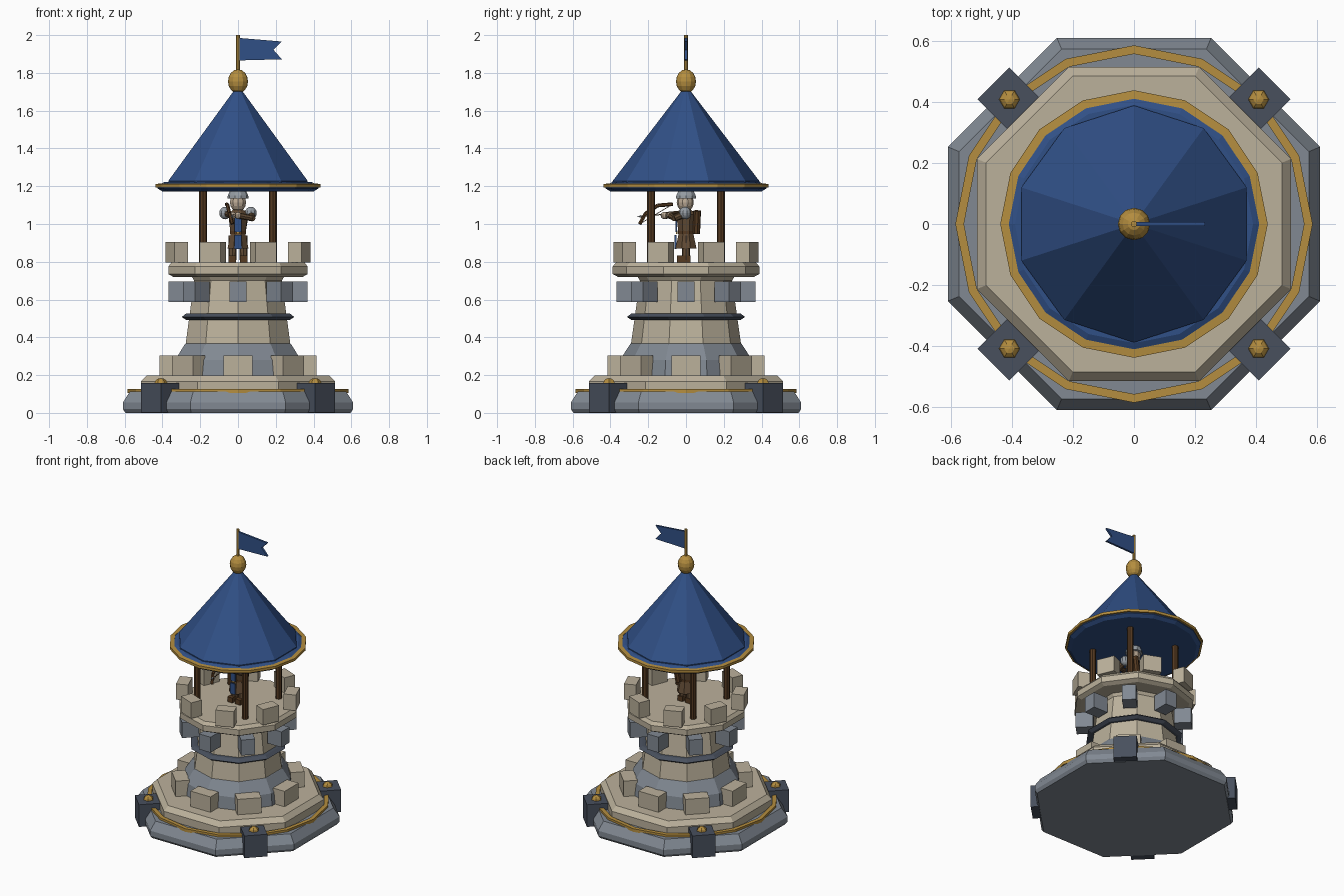
import bpy, bmesh, math
from mathutils import Vector, Matrix

cube = bpy.data.objects.get("Cube")
if cube:
    bpy.data.objects.remove(cube, do_unlink=True)


def material(name, rgb):
    m = bpy.data.materials.new(name)
    m.use_nodes = True
    m.diffuse_color = (*rgb, 1)
    m.node_tree.nodes["Principled BSDF"].inputs["Base Color"].default_value = (*rgb, 1)
    return m


BEIGE = material("pale stone", (0.50, 0.44, 0.33))
GREY = material("grey stone", (0.22, 0.25, 0.29))
SLATE = material("dark slate", (0.065, 0.08, 0.11))
GOLD = material("gold", (0.46, 0.27, 0.05))
BLUE = material("royal blue", (0.03, 0.08, 0.24))
WOOD = material("dark wood", (0.09, 0.042, 0.015))
LEATHER = material("leather", (0.12, 0.07, 0.035))
STEEL = material("steel", (0.30, 0.33, 0.36))
SKIN = material("skin", (0.50, 0.40, 0.30))


def finish(name, bm, mat, smooth=False):
    bmesh.ops.recalc_face_normals(bm, faces=bm.faces)
    for f in bm.faces:
        f.smooth = smooth
    me = bpy.data.meshes.new(name)
    bm.to_mesh(me)
    bm.free()
    me.materials.append(mat)
    ob = bpy.data.objects.new(name, me)
    bpy.context.collection.objects.link(ob)
    return ob


def lathe(name, profile, sides, mat, phase=0.0, ring=False):
    """Polygonal solid from (radius, height) pairs; ring closes the profile."""
    bm = bmesh.new()
    loops = []
    for r, z in profile:
        loops.append([bm.verts.new((r * math.cos(a), r * math.sin(a), z)) for a in
                      (math.radians(phase) + math.tau * i / sides for i in range(sides))])
    pairs = list(zip(loops, loops[1:]))
    if ring:
        pairs.append((loops[-1], loops[0]))
    else:
        bm.faces.new(loops[0])
        bm.faces.new(loops[-1])
    for a, b in pairs:
        for i in range(sides):
            j = (i + 1) % sides
            bm.faces.new((a[i], a[j], b[j], b[i]))
    return finish(name, bm, mat)


def box(name, centre, size, mat, turn=0.0):
    bm = bmesh.new()
    bmesh.ops.create_cube(bm, size=1, matrix=Matrix.Translation(centre)
                          @ Matrix.Rotation(turn, 4, "Z") @ Matrix.Diagonal((*size, 1)))
    return finish(name, bm, mat)


def ball(name, centre, size, mat, u=10, v=8, turn=0.0):
    bm = bmesh.new()
    bmesh.ops.create_uvsphere(bm, u_segments=u, v_segments=v, radius=1,
                              matrix=Matrix.Translation(centre) @ Matrix.Rotation(turn, 4, "Z")
                              @ Matrix.Diagonal((*size, 1)))
    return finish(name, bm, mat)


def rod(name, a, b, r1, mat, r2=None, sides=8):
    a, b = Vector(a), Vector(b)
    d = b - a
    bm = bmesh.new()
    bmesh.ops.create_cone(bm, cap_ends=True, segments=sides, radius1=r1,
                          radius2=r1 if r2 is None else r2, depth=d.length,
                          matrix=Matrix.Translation((a + b) / 2)
                          @ d.to_track_quat("Z", "Y").to_matrix().to_4x4())
    return finish(name, bm, mat)


def block_ring(name, count, radius, z, size, mat, offset=0.0):
    """Blocks spaced around the tower; size is (radial, tangential, height)."""
    for i in range(count):
        a = math.tau * (i + offset) / count
        box(f"{name}_{i + 1}", (radius * math.cos(a), radius * math.sin(a), z), size, mat, a)


# Stepped octagonal base
lathe("base_plinth", [(.645, 0), (.66, .02), (.66, .055), (.62, .112)], 8, GREY, 22.5)
lathe("base_trim", [(.557, .105), (.585, .105), (.585, .127), (.557, .127)], 16, GOLD, 0, True)
lathe("base_step", [(.557, .10), (.557, .165), (.525, .197)], 8, BEIGE, 22.5)
for sx in (-1, 1):
    for sy in (-1, 1):
        x, y = .408 * sx, .408 * sy
        box("corner_post", (x, y, .08), (.148, .148, .155), SLATE, math.pi / 4)
        ball("corner_stud", (x, y, .158), (.034, .034, .026), GOLD, 6, 6, math.pi / 6)
block_ring("lower_block", 8, .37, .25, (.09, .155, .11), BEIGE)

# Tower body
lathe("tower_foot", [(.36, .19), (.35, .28), (.295, .365), (.27, .378)], 10, GREY, 90)
lathe("tower_wall", [(.292, .36), (.244, .70), (.262, .73)], 10, BEIGE, 90)
lathe("tower_band", [(.25, .49), (.29, .493), (.313, .508), (.29, .525), (.25, .528)],
      10, SLATE, 90, True)
block_ring("corbel", 8, .313, .642, (.11, .09, .108), GREY)
lathe("platform", [(.36, .72), (.388, .735), (.388, .775), (.37, .797)], 10, BEIGE, 90)
block_ring("battlement", 8, .35, .85, (.08, .12, .11), BEIGE, .5)

# Roof and its supports
for sx in (-1, 1):
    for sy in (-1, 1):
        rod("roof_post", (.185 * sx, .185 * sy, .79), (.185 * sx, .185 * sy, 1.19), .021, WOOD)
lathe("roof_eave", [(.40, 1.172), (.425, 1.188), (.425, 1.205), (.39, 1.222)], 16, BLUE)
lathe("eave_trim", [(.41, 1.194), (.438, 1.194), (.438, 1.212), (.41, 1.214)],
      16, GOLD, 0, True)
lathe("roof_cone", [(.388, 1.21), (.388, 1.228), (.012, 1.72)], 10, BLUE, 90)
ball("finial", (0, 0, 1.755), (.053, .053, .064), GOLD, 12, 8)
rod("flag_pole", (0, 0, 1.80), (0, 0, 2.0), .010, GOLD)

# Swallow-tailed flag
bm = bmesh.new()
outline = [(.005, 1.866), (.232, 1.872), (.188, 1.922), (.232, 1.966), (.005, 1.985)]
face = bm.faces.new([bm.verts.new((x, -.007, z)) for x, z in outline])
ext = bmesh.ops.extrude_face_region(bm, geom=[face])
bmesh.ops.translate(bm, vec=(0, .014, 0),
                    verts=[v for v in ext["geom"] if isinstance(v, bmesh.types.BMVert)])
finish("flag", bm, BLUE)

# Archer: legs, tunic and head
for s in (-1, 1):
    rod("leg", (.03 * s, 0, .81), (.028 * s, 0, .94), .021, LEATHER)
    box("boot", (.03 * s, -.012, .815), (.04, .07, .035), WOOD)
    ball("shoulder_guard", (.068 * s, -.005, 1.058), (.033, .033, .033), STEEL)
lathe("tunic_skirt", [(.06, .87), (.042, .95)], 8, LEATHER, 22.5)
lathe("tunic", [(.042, .94), (.055, 1.05), (.025, 1.08)], 8, LEATHER, 22.5)
lathe("belt", [(.047, .948), (.047, .963)], 8, WOOD, 22.5)
box("tabard_top", (0, -.052, 1.0), (.036, .009, .085), BLUE)
box("tabard_skirt", (0, -.056, .905), (.036, .009, .075), BLUE)
box("buckle", (0, -.049, .956), (.018, .009, .018), GOLD)
ball("head", (0, -.004, 1.115), (.045, .045, .05), SKIN)
lathe("helmet", [(.056, 1.135), (.054, 1.15), (.042, 1.175), (.02, 1.187)], 10, STEEL)
rod("quiver", (.02, .055, .95), (.04, .06, 1.07), .02, WOOD)

# Arms holding the bow
rod("bow_arm", (-.06, -.01, 1.055), (-.03, -.11, 1.045), .018, LEATHER)
ball("bow_hand", (-.028, -.115, 1.045), (.019, .019, .019), SKIN)
rod("draw_arm_upper", (.068, -.005, 1.055), (.075, -.06, 1.03), .018, LEATHER)
rod("draw_arm_lower", (.075, -.06, 1.03), (.0, -.085, 1.045), .016, LEATHER)
ball("draw_hand", (0, -.085, 1.045), (.018, .018, .018), SKIN)
bow = [(-.03, -.245, 1.0), (-.045, -.215, 1.055), (-.055, -.15, 1.098), (-.06, -.07, 1.105)]
for a, b in zip(bow, bow[1:]):
    rod("bow_limb", a, b, .010, WOOD, sides=6)
rod("bow_string", bow[0], bow[-1], .002, SKIN, sides=4)
rod("arrow_shaft", (-.03, -.24, 1.04), (-.02, .04, 1.065), .003, WOOD, sides=5)
rod("arrow_head", (-.03, -.235, 1.04), (-.031, -.26, 1.038), .008, STEEL, 0, 5)
